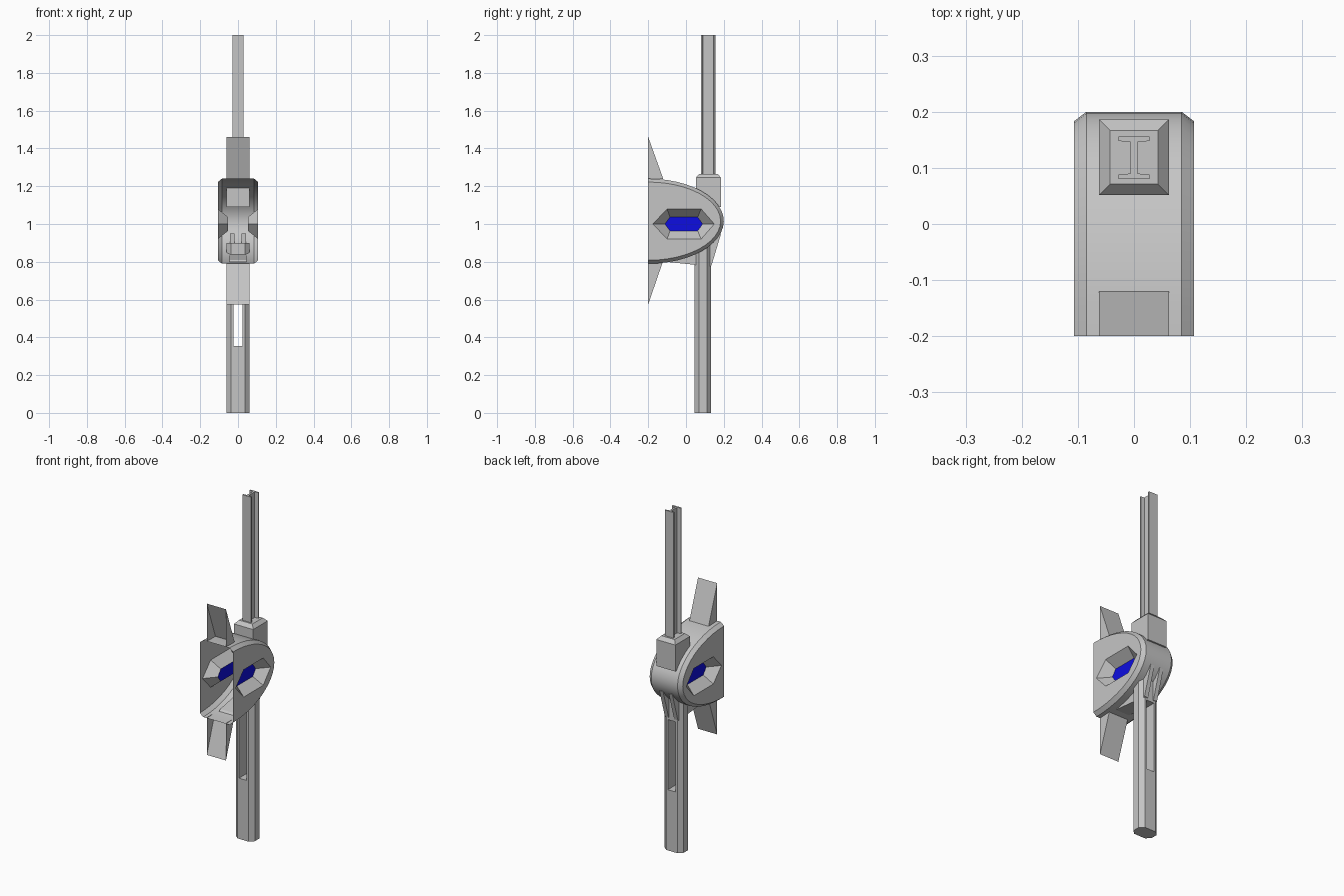
import bpy, bmesh
from math import sin, cos, pi
from mathutils import Vector

if "Cube" in bpy.data.objects:
    bpy.data.objects.remove(bpy.data.objects["Cube"])


def material(name, rgb):
    m = bpy.data.materials.new(name)
    m.use_nodes = True
    m.diffuse_color = (*rgb, 1)
    m.node_tree.nodes["Principled BSDF"].inputs["Base Color"].default_value = (*rgb, 1)
    return m


GREY = material("light grey", (0.56, 0.56, 0.56))
BLUE = material("deep blue", (0.004, 0.004, 0.75))


def finish(name, bm, smooth=False):
    bmesh.ops.recalc_face_normals(bm, faces=bm.faces)
    mesh = bpy.data.meshes.new(name)
    bm.to_mesh(mesh)
    bm.free()
    ob = bpy.data.objects.new(name, mesh)
    bpy.context.collection.objects.link(ob)
    mesh.materials.append(GREY)
    mesh.materials.append(BLUE)
    if smooth:
        bpy.ops.object.select_all(action="DESELECT")
        ob.select_set(True)
        bpy.context.view_layer.objects.active = ob
        bpy.ops.object.shade_smooth_by_angle(angle=0.5)
    return ob


def bridge(bm, a, b, closed=True):
    for i in range(len(a) if closed else len(a) - 1):
        j = (i + 1) % len(a)
        bm.faces.new((a[i], a[j], b[j], b[i]))


def loft(name, rings):
    """Closed solid through a list of rings of 3D points."""
    bm = bmesh.new()
    loops = [[bm.verts.new(p) for p in ring] for ring in rings]
    for a, b in zip(loops, loops[1:]):
        bridge(bm, a, b)
    bm.faces.new(loops[0])
    bm.faces.new(loops[-1])
    return finish(name, bm)


def slab(name, profile, x0, x1):
    """Side profile of (y, z) points extruded along x."""
    return loft(name, [[(x, y, z) for y, z in profile] for x in (x0, x1)])


def rect(hx, y0, y1, z):
    return [(-hx, y0, z), (hx, y0, z), (hx, y1, z), (-hx, y1, z)]


def hexagon(x, y0, y1, flat0, flat1, hz, zc=1.0):
    return [(x, y0, zc), (x, flat0, zc + hz), (x, flat1, zc + hz),
            (x, y1, zc), (x, flat1, zc - hz), (x, flat0, zc - hz)]


# Rounded head shell, open at the front, with a hexagonal recess on each side
def arc(x, ry, rz, n=24):
    return [(x, -0.2 + ry * sin(pi * i / n), 1.015 + rz * cos(pi * i / n))
            for i in range(n + 1)]


bm = bmesh.new()
rims = [[bm.verts.new(p) for p in arc(x, ry, rz)] for x, ry, rz in
        ((-0.107, 0.383, 0.207), (-0.085, 0.4, 0.225),
         (0.085, 0.4, 0.225), (0.107, 0.383, 0.207))]
for a, b in zip(rims, rims[1:]):
    bridge(bm, a, b, closed=False)
for side, rim in ((-1, rims[0]), (1, rims[-1])):
    outer = [bm.verts.new(p) for p in hexagon(side * 0.107, -0.175, 0.15, -0.1, 0.08, 0.08)]
    inner = [bm.verts.new(p) for p in hexagon(side * 0.052, -0.112, 0.088, -0.085, 0.062, 0.036)]
    bridge(bm, outer, inner)
    bm.faces.new(inner).material_index = 1
    edges = []
    for loop in (rim, outer):
        for i, v in enumerate(loop):
            w = loop[(i + 1) % len(loop)]
            edges.append(bm.edges.get((v, w)) or bm.edges.new((v, w)))
    bmesh.ops.triangle_fill(bm, edges=edges, use_beauty=True, normal=Vector((side, 0, 0)))
finish("head_shell", bm, smooth=True)

# Upper and lower spikes, hollow and open at the front
for name, tip, base, back in (("upper_spike", 1.46, 1.238, -0.12),
                              ("lower_spike", 0.575, 0.793, -0.125)):
    bm = bmesh.new()
    ends = [[bm.verts.new(p) for p in ((x, -0.2, tip), (x, back, base), (x, -0.2, base))]
            for x in (-0.062, 0.062)]
    for end in ends:
        bm.faces.new(end)
    bm.faces.new((ends[0][0], ends[0][1], ends[1][1], ends[1][0]))
    finish(name, bm)

# Bevelled socket that holds the rail
loft("rail_socket", [rect(0.062, 0.052, 0.186, 1.09), rect(0.062, 0.052, 0.186, 1.245),
                     rect(0.043, 0.071, 0.167, 1.265)])

# Rail with an I-shaped section
half = [(0.028, 0.08), (0.028, 0.088), (0.006, 0.09), (0.006, 0.146),
        (0.028, 0.148), (0.028, 0.156)]
section = half + [(-x, y) for x, y in reversed(half)]
loft("upper_rail", [[(x, y, z) for x, y in section] for z in (1.26, 2.0)])

# Chamfered handle with a slot cut through it
octagon = [(-0.036, 0.045), (0.036, 0.045), (0.061, 0.068), (0.061, 0.11),
           (0.036, 0.132), (-0.036, 0.132), (-0.061, 0.11), (-0.061, 0.068)]
handle = loft("handle", [[(x, y, z) for x, y in octagon] for z in (0, 0.9)])
cutter = loft("slot_cutter", [rect(0.025, 0, 0.2, z) for z in (0.355, 0.765)])
cutter.hide_render = True
cut = handle.modifiers.new("slot", "BOOLEAN")
cut.operation = "DIFFERENCE"
cut.solver = "EXACT"
cut.object = cutter
bpy.context.view_layer.objects.active = handle
bpy.ops.object.modifier_apply(modifier="slot")
bpy.data.objects.remove(cutter)

# Wedge under the head and twin braces behind the handle
slab("front_wedge", [(-0.11, 0.8), (0.06, 0.783), (0.06, 0.84), (-0.1, 0.81)], -0.045, 0.045)
brace = [(0.12, 0.77), (0.135, 0.78), (0.186, 0.95), (0.12, 0.95)]
for side, name in ((-1, "right_brace"), (1, "left_brace")):
    slab(name, brace, side * 0.018, side * 0.042)
